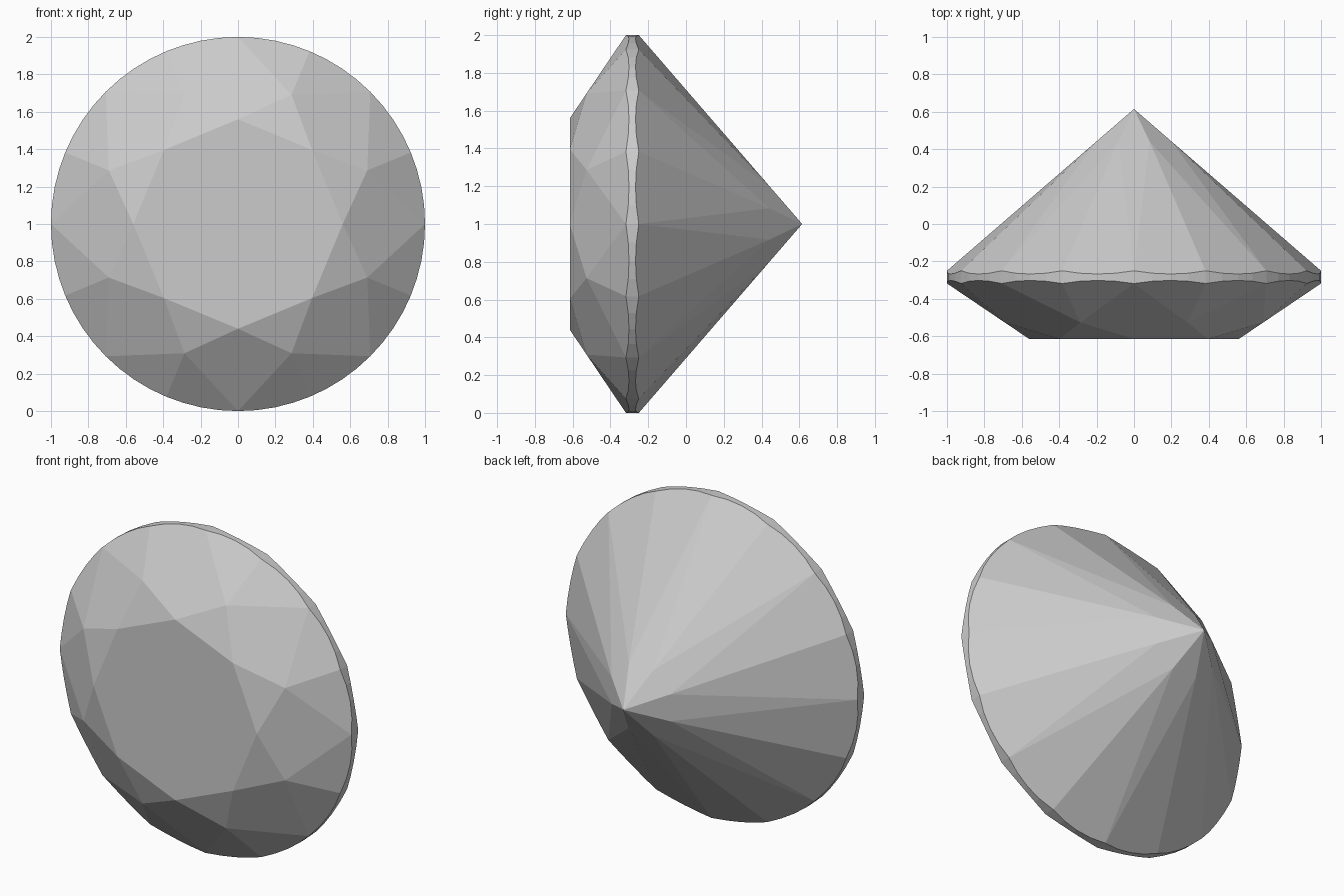
import bpy, bmesh
from math import sin, cos, pi
from mathutils import Vector

if "Cube" in bpy.data.objects:
    bpy.data.objects.remove(bpy.data.objects["Cube"])

STEP = pi / 8      # 16 girdle facets per side
SUB = 4            # girdle segments per facet
TABLE_Y, CULET_Y = -0.615, 0.615
CROWN_Y, PAV_Y = -0.318, -0.25
TABLE_R, STAR_R, PAV_R = 0.56, 0.748, 0.218


def pt(r, a, y):
    return Vector((r * sin(a), y, 1 + r * cos(a)))


# Break-point depths lie on the main facet planes
star_y = TABLE_Y + (STAR_R * cos(STEP) - TABLE_R) * (CROWN_Y - TABLE_Y) / (1 - TABLE_R)
pav_y = CULET_Y + PAV_R * cos(STEP) * (PAV_Y - CULET_Y)


def edge_y(inner, corner_y, a, t):
    """Depth where a half facet meets the round girdle at offset t."""
    p, q = pt(1, a, corner_y), pt(1, a + STEP, corner_y)
    n = (q - p).cross(inner - p)
    g = pt(1, a + t, 0)
    return p.y - (n.x * (g.x - p.x) + n.z * (g.z - p.z)) / n.y


# Culet, table corners, star points and pavilion break points
points = [Vector((0, CULET_Y, 1))]
for k in range(8):
    a = 2 * k * STEP
    points += [pt(TABLE_R, a, TABLE_Y), pt(STAR_R, a + STEP, star_y),
               pt(PAV_R, a + STEP, pav_y)]

# Scalloped girdle edges
for k in range(16):
    a = k * STEP
    mid = a if k % 2 else a + STEP
    for s in range(SUB):
        t = s * STEP / SUB
        points.append(pt(1, a + t, edge_y(pt(STAR_R, mid, star_y), CROWN_Y, a, t)))
        points.append(pt(1, a + t, edge_y(pt(PAV_R, mid, pav_y), PAV_Y, a, t)))

# The cut stone is the convex skin, with coplanar triangles merged to facets
bm = bmesh.new()
for p in points:
    bm.verts.new(p)
bmesh.ops.convex_hull(bm, input=bm.verts[:])
bmesh.ops.dissolve_limit(bm, angle_limit=0.003, verts=bm.verts[:], edges=bm.edges[:])
bmesh.ops.recalc_face_normals(bm, faces=bm.faces[:])
mesh = bpy.data.meshes.new("cut_gem")
bm.to_mesh(mesh)
bm.free()
bpy.context.collection.objects.link(bpy.data.objects.new("cut_gem", mesh))
